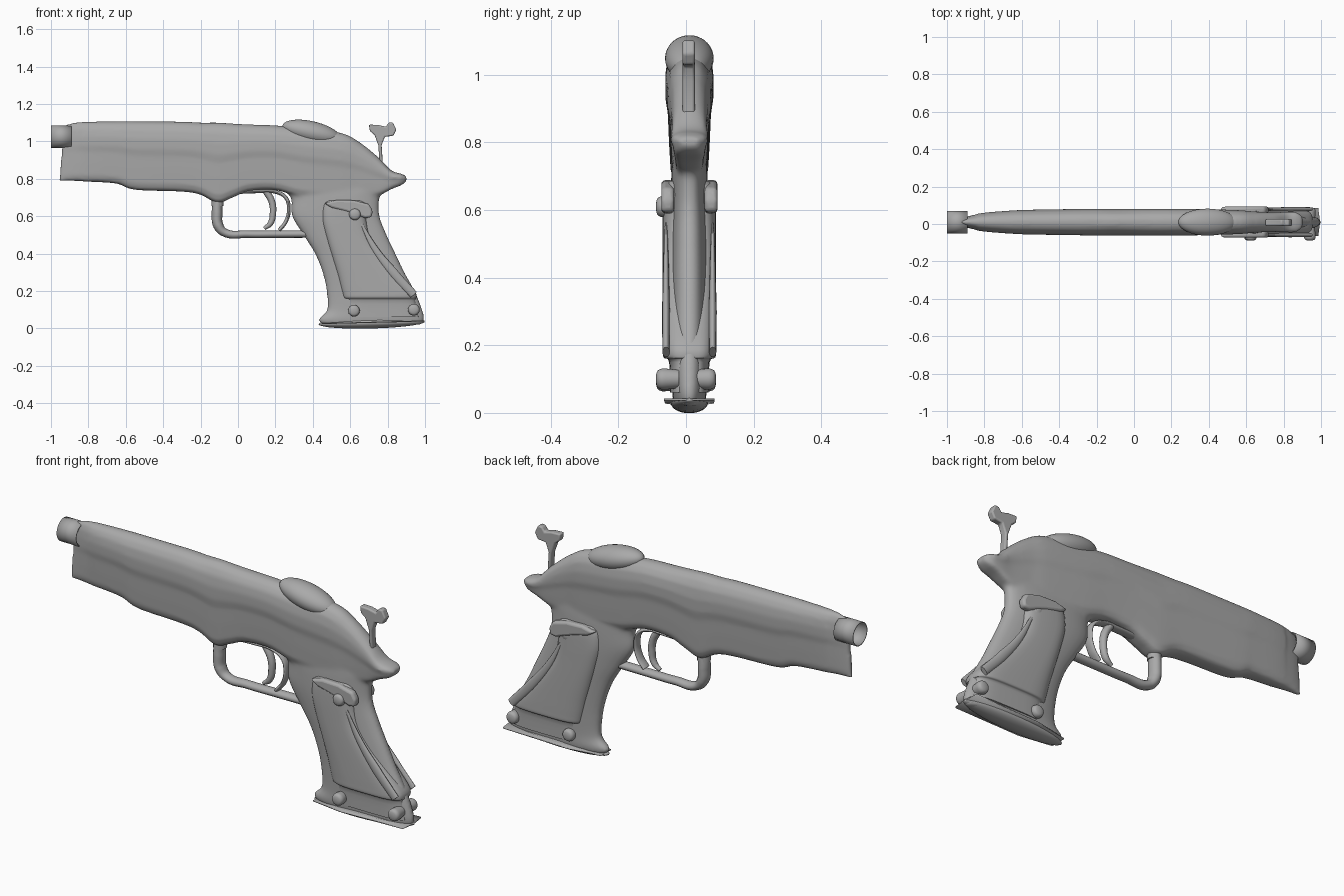
import bpy, bmesh, math
from mathutils import Vector

if "Cube" in bpy.data.objects:
    bpy.data.objects.remove(bpy.data.objects["Cube"])

MID = 0.01  # side-to-side centre of the model

grey = bpy.data.materials.new("plain grey")
grey.use_nodes = True
grey.diffuse_color = (0.4, 0.4, 0.4, 1)
grey.node_tree.nodes["Principled BSDF"].inputs["Base Color"].default_value = grey.diffuse_color


def add_object(name, data):
    obj = bpy.data.objects.new(name, data)
    bpy.context.scene.collection.objects.link(obj)
    data.materials.append(grey)
    return obj


def finish(name, bm, angle=40):
    bmesh.ops.recalc_face_normals(bm, faces=bm.faces[:])
    mesh = bpy.data.meshes.new(name)
    bm.to_mesh(mesh)
    bm.free()
    obj = add_object(name, mesh)
    bpy.ops.object.select_all(action="DESELECT")
    obj.select_set(True)
    bpy.context.view_layer.objects.active = obj
    bpy.ops.object.shade_smooth_by_angle(angle=math.radians(angle))
    return obj


def smooth_rows(rows, steps):
    """Catmull-Rom interpolation of all columns."""
    out = []
    last = len(rows) - 1
    for i in range(last):
        quad = rows[max(i - 1, 0)], rows[i], rows[i + 1], rows[min(i + 2, last)]
        for s in range(steps):
            t = s / steps
            out.append([b + t * (c - a + t * (2 * a - 5 * b + 4 * c - d
                        + t * (3 * (b - c) + d - a))) / 2 for a, b, c, d in zip(*quad)])
    return out + [list(rows[last])]


def loft(bm, rows, ring, steps=6):
    rings = [[bm.verts.new(p) for p in ring(*row)] for row in smooth_rows(rows, steps)]
    for low, high in zip(rings, rings[1:]):
        for i in range(len(low)):
            bm.faces.new((low[i - 1], low[i], high[i], high[i - 1]))
    bm.faces.new(rings[0])
    bm.faces.new(rings[-1])


def plate(name, outline, y_from, y_to, bevel):
    """Side-view outline extruded across y with rounded edges."""
    bm = bmesh.new()
    face = bm.faces.new([bm.verts.new((x, y_from, z)) for x, z in outline])
    grown = bmesh.ops.extrude_face_region(bm, geom=[face])["geom"]
    for v in grown:
        if isinstance(v, bmesh.types.BMVert):
            v.co.y = y_to
    obj = finish(name, bm)
    mod = obj.modifiers.new("rounded", "BEVEL")
    mod.width, mod.segments = bevel, 3
    return obj


def tube(name, points, radius, flatten=1.0):
    """Bent rod in the side plane; points are x, z, thickness."""
    curve = bpy.data.curves.new(name, "CURVE")
    curve.dimensions = "3D"
    curve.bevel_depth, curve.bevel_resolution = radius, 4
    curve.use_fill_caps = True
    spline = curve.splines.new("BEZIER")
    spline.bezier_points.add(len(points) - 1)
    for p, (x, z, thick) in zip(spline.bezier_points, points):
        p.co, p.radius = (x, 0, z), thick
        p.handle_left_type = p.handle_right_type = "AUTO"
    obj = add_object(name, curve)
    obj.location.y = MID
    obj.scale.y = flatten
    return obj


def ellipsoid(name, centre, size, tilt=0.0):
    bm = bmesh.new()
    bmesh.ops.create_uvsphere(bm, u_segments=32, v_segments=20, radius=1)
    obj = finish(name, bm, 60)
    obj.location, obj.scale = centre, size
    obj.rotation_euler.y = tilt
    return obj


# Frame: slide and grip core fused into one flowing skin
SECTION = [(0, .3), (.02, .6), (.1, .78), (.3, .85), (.5, .9), (.6, 1), (.75, 1),
           (.88, .86), (.96, .58), (1, .22)]


def slide_ring(x, bottom, top, half):
    lean = 0.025 if x < -0.85 else 0
    left = [Vector((x + lean * u, MID + half * w, bottom + u * (top - bottom))) for u, w in SECTION]
    right = [Vector((p.x, 2 * MID - p.y, p.z)) for p in reversed(left)]
    return left + right


def oval_ring(z, front, back, half, power=0.8):
    ring = []
    for i in range(40):
        a = math.tau * i / 40
        c, s = math.cos(a), math.sin(a)
        ring.append(Vector(((front + back) / 2 + (back - front) / 2 * math.copysign(abs(c) ** power, c),
                            MID + half * math.copysign(abs(s) ** power, s), z)))
    return ring


bm = bmesh.new()
loft(bm, [(-.955, .785, 1.085, .014), (-.9, .79, 1.1, .032), (-.8, .785, 1.105, .05),
          (-.65, .775, 1.107, .062), (-.55, .742, 1.107, .066), (-.3, .732, 1.105, .07),
          (-.2, .715, 1.1, .071), (-.11, .672, 1.1, .071), (-.03, .7, 1.095, .071),
          (.06, .735, 1.09, .071), (.2, .74, 1.085, .071), (.35, .7, 1.07, .07),
          (.55, .68, 1.045, .064), (.65, .69, .995, .056), (.75, .71, .915, .052),
          (.82, .745, .845, .055), (.87, .765, .828, .052), (.9, .785, .815, .03)], slide_ring)
loft(bm, [(.85, .36, .72, .04), (.75, .26, .775, .05), (.69, .285, .755, .054),
          (.6, .29, .757, .055), (.5, .35, .795, .055), (.4, .412, .842, .055),
          (.3, .452, .89, .055), (.2, .474, .945, .054), (.1, .476, .985, .052),
          (.05, .432, .995, .05), (.02, .45, .98, .045)], oval_ring)
frame = finish("frame", bm)
remesh = frame.modifiers.new("fuse", "REMESH")
remesh.mode, remesh.voxel_size, remesh.use_smooth_shade = "VOXEL", 0.009, True
soften = frame.modifiers.new("soften", "SMOOTH")
soften.factor, soften.iterations = 0.5, 6

# Grip panels: sweep back towards the heel, with a ledge above the lower screws
bm = bmesh.new()
loft(bm, [(.685, .47, .66, .062), (.66, .45, .69, .076), (.58, .445, .69, .079),
          (.48, .47, .715, .079), (.38, .5, .785, .079), (.28, .53, .875, .079),
          (.2, .55, .945, .079), (.165, .56, .955, .077), (.15, .57, .95, .06),
          (.06, .57, .97, .057)],
     lambda *row: oval_ring(*row, power=0.55), 4)
finish("grip_panels", bm, 50)

SIDES = (("left", 1), ("right", -1))
for side, sign in SIDES:
    # Folded flap at the top of the panel
    plate(side + "_panel_flap",
          [(.46, .67), (.53, .688), (.62, .685), (.7, .665), (.72, .63), (.715, .595),
           (.68, .59), (.64, .605), (.58, .625), (.5, .645)],
          MID + sign * .045, MID + sign * .083, .012)
    # Diagonal ridge along the rear edge of the panel
    ridge = tube(side + "_panel_ridge",
                 [(.66, .56, .3), (.73, .43, .7), (.83, .3, 1), (.94, .18, .9)], .024, .5)
    ridge.location.y = MID + sign * .069
    # Domed screws
    for place, x, z in (("upper", .625, .61), ("lower", .62, .095), ("heel", .94, .1)):
        bm = bmesh.new()
        loft(bm, [(.02, .027), (.06, .031), (.075, .03), (.085, .023), (.089, .008)],
             lambda y, r: [Vector((x + r * math.cos(math.tau * i / 24), sign * y,
                                   z + r * math.sin(math.tau * i / 24))) for i in range(24)], 3)
        finish(f"{side}_{place}_screw", bm, 60)

# Base of the grip: thin flared sheet over a shallow rounded cap
ellipsoid("grip_cap", (.715, MID, .03), (.284, .055, .03), math.radians(-1.5))
bm = bmesh.new()
corners = [(.45, -.04), (.62, -.072), (.985, -.075), (.995, 0), (.985, .075), (.62, .072), (.45, .04)]
face = bm.faces.new([bm.verts.new((x, MID + y, .015 + .025 * x)) for x, y in corners])
sheet = finish("grip_base_sheet", bm)
thick = sheet.modifiers.new("thickness", "SOLIDIFY")
thick.thickness, thick.offset = 0.006, 0

# Barrel: open tube
bm = bmesh.new()
bmesh.ops.create_cone(bm, segments=40, radius1=.057, radius2=.057, depth=.11, cap_ends=False)
barrel = finish("barrel", bm)
barrel.location = (-.945, MID, 1.025)
barrel.rotation_euler.y = math.radians(90)
wall = barrel.modifiers.new("wall", "SOLIDIFY")
wall.thickness, wall.offset = 0.005, 0

# Domed rear cover
ellipsoid("rear_dome", (.393, MID, 1.048), (.16, .072, .06), math.radians(13))

# Hammer
plate("hammer",
      [(.7, 1.09), (.705, 1.055), (.73, 1.035), (.75, .98), (.758, .87), (.775, .87), (.768, .98),
       (.785, 1.025), (.83, 1.03), (.847, 1.062), (.828, 1.102), (.805, 1.1), (.79, 1.078), (.75, 1.088)],
      MID - .02, MID + .016, .007)

# Trigger guard, its collar, the rear loop and the trigger
tube("trigger_guard", [(-.108, .69, 1.2), (-.112, .62, 1.3), (-.105, .55, 1.25), (-.07, .512, 1),
                       (.05, .504, .9), (.2, .504, .9), (.38, .505, .9)], .022, 1.25)
tube("guard_collar", [(-.109, .69, 1), (-.11, .655, 1)], .033, 1)
tube("guard_rear_loop", [(-.06, .725, 1), (.1, .733, 1), (.2, .73, 1), (.255, .7, 1), (.272, .64, 1),
                         (.255, .57, 1), (.22, .525, 1)], .01, 2.5)
tube("trigger", [(.15, .735, 1), (.18, .68, .95), (.187, .62, .9), (.172, .56, .8), (.14, .535, .5)], .019, 1.1)
